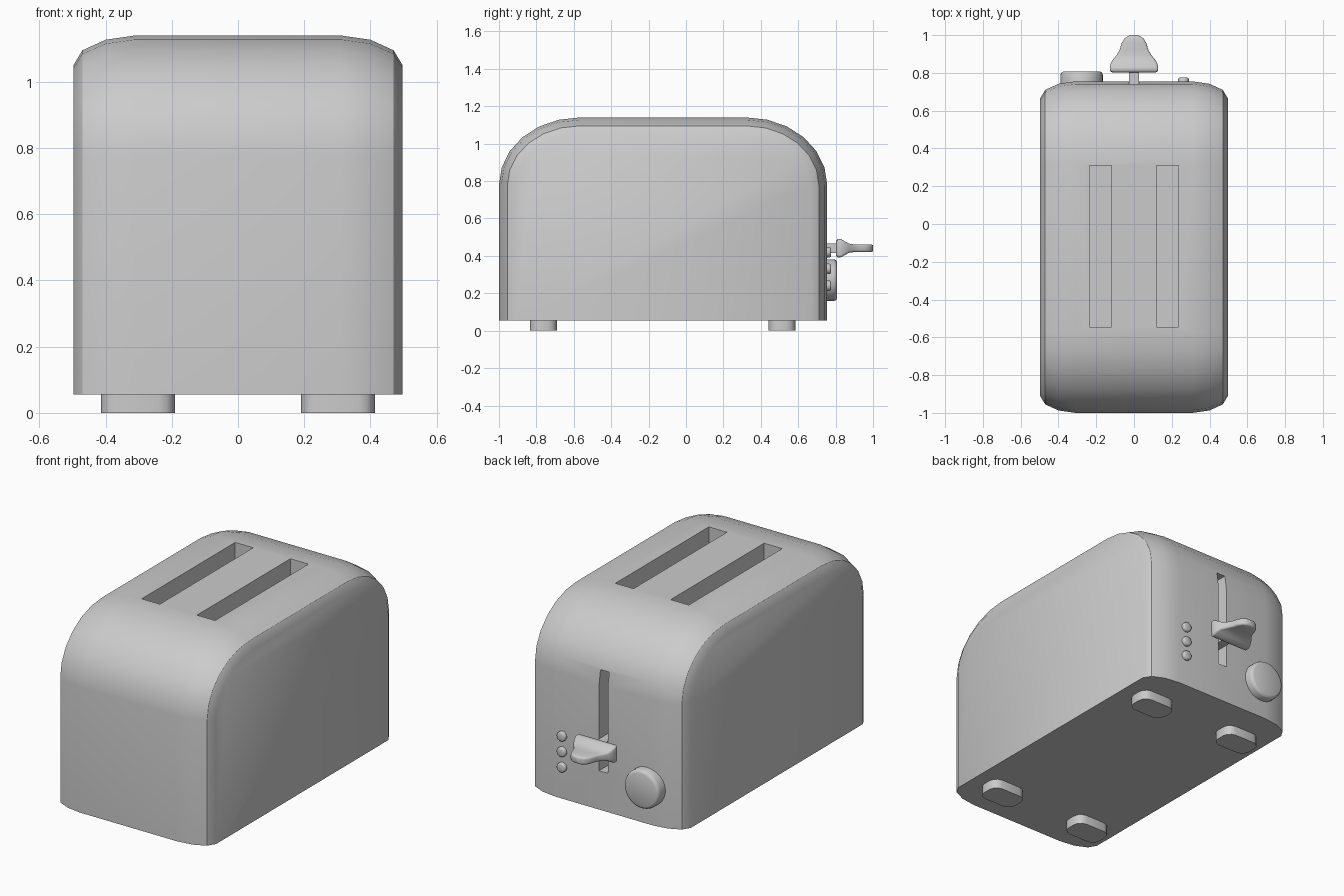
import bpy, bmesh, math
from mathutils import Vector

if "Cube" in bpy.data.objects:
    bpy.data.objects.remove(bpy.data.objects["Cube"])


def finish(name, bm, angle=33):
    bmesh.ops.recalc_face_normals(bm, faces=bm.faces)
    me = bpy.data.meshes.new(name)
    bm.to_mesh(me)
    bm.free()
    ob = bpy.data.objects.new(name, me)
    bpy.context.collection.objects.link(ob)
    if angle:
        smooth(ob, angle)
    return ob


def smooth(ob, angle):
    bpy.ops.object.select_all(action='DESELECT')
    ob.select_set(True)
    bpy.context.view_layer.objects.active = ob
    bpy.ops.object.shade_smooth_by_angle(angle=math.radians(angle))


def loft(name, sections, angle=33):
    """Skin a list of equal-length point rings and cap both ends."""
    bm = bmesh.new()
    rings = [[bm.verts.new(p) for p in s] for s in sections]
    n = len(rings[0])
    for a, b in zip(rings, rings[1:]):
        for i in range(n):
            j = (i + 1) % n
            bm.faces.new((a[i], a[j], b[j], b[i]))
    bm.faces.new(rings[0])
    bm.faces.new(rings[-1])
    return finish(name, bm, angle)


def rounded_rect(w, h, r, seg=3):
    """Outline with half sizes w, h and corner radius r."""
    pts = []
    for k, (sx, sy) in enumerate(((1, 1), (-1, 1), (-1, -1), (1, -1))):
        for s in range(seg + 1):
            a = math.pi / 2 * (k + s / seg)
            pts.append((sx * (w - r) + r * math.cos(a), sy * (h - r) + r * math.sin(a)))
    return pts


def box(name, lo, hi):
    pts = ((lo[0], lo[1]), (hi[0], lo[1]), (hi[0], hi[1]), (lo[0], hi[1]))
    return loft(name, [[(x, y, z) for x, y in pts] for z in (lo[2], hi[2])], 0)


def button(name, x, z, r, depth, bevel, seg):
    """Round button on the back face with a softened rim."""
    steps = ((0.74, r), (0.755 + depth - bevel, r),
             (0.755 + depth - bevel * 0.3, r - bevel * 0.3), (0.755 + depth, r - bevel))
    return loft(name, [[(x + q * math.cos(2 * math.pi * i / seg), y,
                         z + q * math.sin(2 * math.pi * i / seg)) for i in range(seg)]
                       for y, q in steps], 50)


# Body: arched side profile, inset toward both sides
BASE, SPRING = 0.055, 0.78


def arch(x, inset, seg=6):
    pts = [(x, -1 + inset, BASE)]
    for cy, a0 in ((-0.57, math.pi), (0.325, math.pi / 2)):
        for s in range(seg + 1):
            a = a0 - math.pi / 2 * s / seg
            pts.append((x, cy + (0.43 - inset) * math.cos(a),
                        SPRING + (0.36 - inset) * math.sin(a)))
    return pts + [(x, 0.755 - inset, BASE)]


half = [(0.31, 0), (0.40, 0.013), (0.47, 0.045), (0.497, 0.09)]
stations = [(-x, i) for x, i in reversed(half)] + half
body = loft("body", [arch(x, i) for x, i in stations])

# Bread slots and lever slit cut from the body
cutters = [box("slot_cutter", (x - 0.058, -0.545, 0.45), (x + 0.058, 0.31, 1.3))
           for x in (-0.177, 0.177)]
cutters.append(box("slit_cutter", (-0.028, 0.62, 0.28), (0.028, 0.9, 0.86)))
bpy.context.view_layer.objects.active = body
for c in cutters:
    mod = body.modifiers.new("cut", 'BOOLEAN')
    mod.operation, mod.object, mod.solver = 'DIFFERENCE', c, 'EXACT'
    # keep the cut first in the stack so shading follows it
    bpy.context.view_layer.objects.active = body
    bpy.ops.object.modifier_apply(modifier=mod.name)
    bpy.data.objects.remove(c)
smooth(body, 33)

# Feet
for side, x in (("left", -0.302), ("right", 0.302)):
    for end, y in (("front", -0.763), ("back", 0.513)):
        loft(f"{end}_{side}_foot",
             [[(x + px, y + py, z) for px, py in rounded_rect(0.112, 0.072, 0.05)]
              for z in (0, BASE + 0.005)])

# Browning knob and indicator buttons
button("knob", -0.277, 0.27, 0.112, 0.053, 0.018, 32)
for i, z in enumerate((0.24, 0.33, 0.42)):
    button(f"button_{i + 1}", 0.262, z, 0.028, 0.02, 0.008, 16)

# Lever stem and flared handle (y, half width, half thickness)
box("lever_stem", (-0.027, 0.64, 0.415), (0.027, 0.83, 0.465))
grip = [(0.803, 0.117, 0.041), (0.811, 0.127, 0.049), (0.83, 0.128, 0.048),
        (0.85, 0.123, 0.036), (0.87, 0.112, 0.025), (0.895, 0.091, 0.021),
        (0.925, 0.075, 0.021), (0.955, 0.066, 0.021), (0.98, 0.053, 0.021),
        (0.993, 0.035, 0.02), (1.0, 0.018, 0.016)]
loft("lever_handle",
     [[(px, y, 0.441 + pz) for px, pz in rounded_rect(w, t, min(0.012, t * 0.6))]
      for y, w, t in grip], 50)
